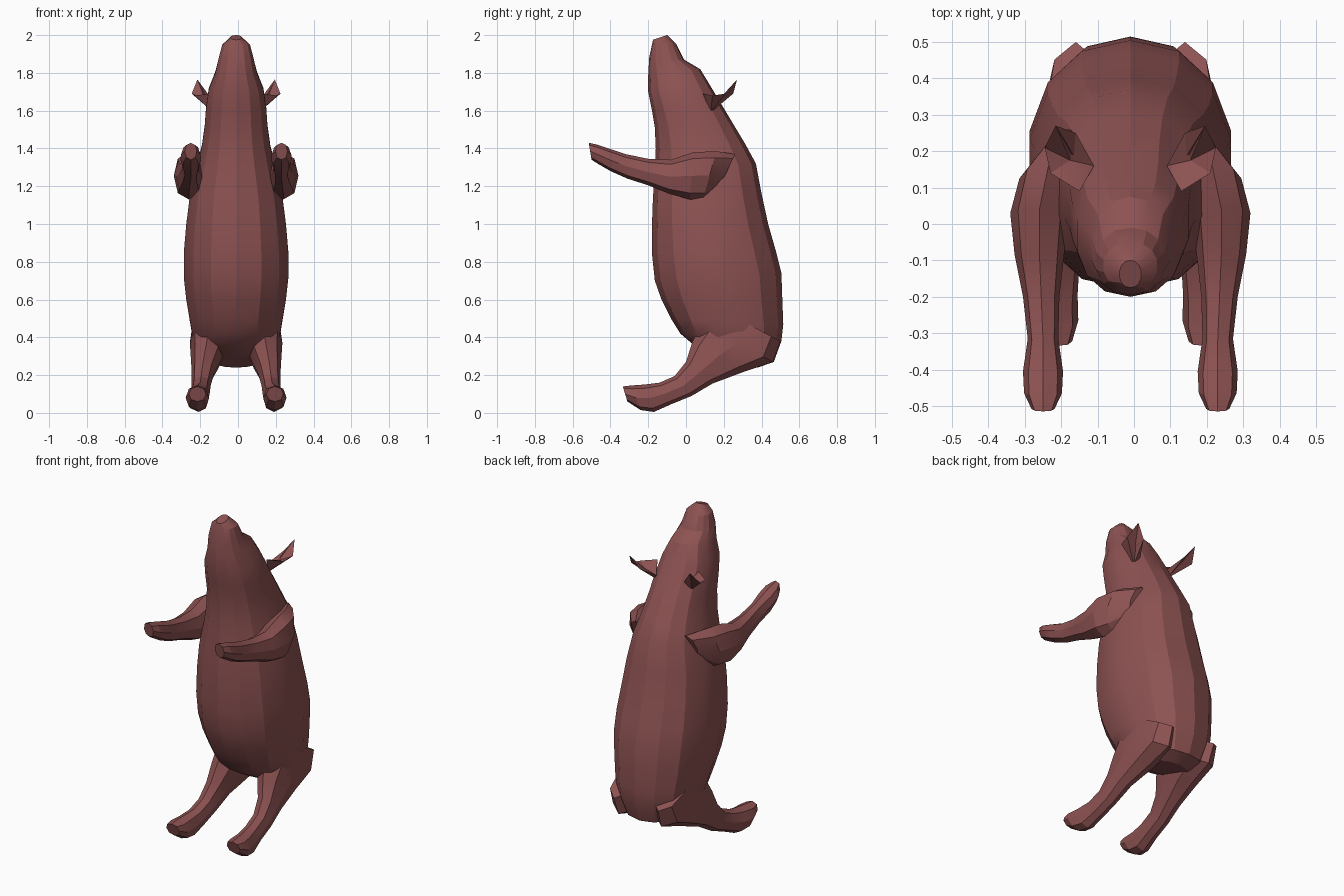
import bpy, bmesh, math
from mathutils import Vector

hide = bpy.data.materials.new("dusky pink hide")
hide.diffuse_color = (0.27, 0.085, 0.085, 1)
CX = -0.01  # slight sideways offset of the body


def finish(bm, name, angle):
    bmesh.ops.recalc_face_normals(bm, faces=bm.faces)
    me = bpy.data.meshes.new(name)
    bm.to_mesh(me)
    bm.free()
    me.materials.append(hide)
    ob = bpy.data.objects.new(name, me)
    bpy.context.collection.objects.link(ob)
    bpy.ops.object.select_all(action='DESELECT')
    ob.select_set(True)
    bpy.context.view_layer.objects.active = ob
    bpy.ops.object.shade_smooth_by_angle(angle=math.radians(angle))
    return ob


def loft(name, rings, sides, side=1, power=0.9, angle=22):
    """Skin rings given as (y1, z1, y2, z2, centre x, half width)."""
    bm = bmesh.new()
    loops = []
    for y1, z1, y2, z2, xc, hw in rings:
        a, b = Vector((0, y1, z1)), Vector((0, y2, z2))
        mid, half = (a + b) / 2, (a - b) / 2
        loop = []
        for i in range(sides):
            t = 2 * math.pi * i / sides
            c, s = math.cos(t), math.sin(t)
            c = math.copysign(abs(c) ** power, c)
            s = math.copysign(abs(s) ** power, s)
            p = mid + half * c
            p.x = side * (xc + hw * s) + CX
            loop.append(bm.verts.new(p))
        loops.append(loop)
    for lo, hi in zip(loops, loops[1:]):
        for i in range(sides):
            j = (i + 1) % sides
            bm.faces.new((lo[i], lo[j], hi[j], hi[i]))
    bm.faces.new(loops[0])
    bm.faces.new(loops[-1])
    return finish(bm, name, angle)


# Upright body from rump to snout: front point, back point, half width
body = [(.13, .31, .38, .24, .12), (.04, .36, .465, .27, .19),
        (-.03, .42, .505, .38, .235), (-.08, .50, .515, .47, .25),
        (-.13, .60, .51, .60, .27), (-.165, .70, .505, .74, .283),
        (-.18, .84, .475, .86, .283), (-.18, 1.0, .435, 1.0, .27),
        (-.175, 1.14, .40, 1.16, .25), (-.165, 1.27, .37, 1.32, .215),
        (-.16, 1.40, .31, 1.43, .185), (-.165, 1.51, .25, 1.53, .17),
        (-.18, 1.60, .19, 1.63, .163), (-.20, 1.70, .13, 1.73, .148),
        (-.20, 1.79, .075, 1.82, .112), (-.195, 1.88, -.01, 1.87, .095),
        (-.18, 1.95, -.05, 1.95, .075), (-.175, 1.975, -.10, 2.0, .03)]
loft("body", [r[:4] + (0, r[4]) for r in body], 14)

# Limbs: upper point, lower point, centre x, half width
leg = [(.14, .57, .50, .38, .15, .08), (.08, .47, .46, .27, .145, .10),
       (.035, .38, .30, .215, .155, .085), (.0, .27, .14, .155, .175, .06),
       (-.06, .195, .03, .09, .185, .05), (-.14, .16, -.08, .045, .19, .05),
       (-.22, .15, -.17, .005, .20, .055), (-.29, .145, -.24, .015, .205, .062),
       (-.335, .14, -.31, .06, .205, .045)]
arm = [(.26, 1.37, .18, 1.20, .17, .05), (.16, 1.385, .09, 1.13, .225, .08),
       (.04, 1.38, .02, 1.13, .25, .08), (-.08, 1.34, -.09, 1.16, .25, .068),
       (-.20, 1.345, -.20, 1.205, .245, .05), (-.32, 1.37, -.31, 1.24, .24, .042),
       (-.41, 1.40, -.40, 1.28, .24, .055), (-.47, 1.42, -.46, 1.315, .24, .052),
       (-.515, 1.43, -.50, 1.34, .24, .032)]
# Cupped ear rim, with a root in the head and a sunken middle
rim = [(.10, .16, 1.63), (.14, .09, 1.69), (.22, .14, 1.68),
       (.235, .21, 1.69), (.205, .27, 1.765), (.15, .25, 1.69)]


def ear(name, side):
    bm = bmesh.new()

    def add(p):
        return bm.verts.new((side * p[0] + CX, p[1], p[2]))
    edge = [add(p) for p in rim]
    root, cup = add((.12, .13, 1.59)), add((.165, .175, 1.66))
    for a, b in zip(edge, edge[1:] + edge[:1]):
        bm.faces.new((a, b, root))
        bm.faces.new((b, a, cup))
    finish(bm, name, 25)


for label, side in (("right", 1), ("left", -1)):
    loft(label + "_leg", leg, 8, side)
    loft(label + "_arm", arm, 8, side)
    ear(label + "_ear", side)
